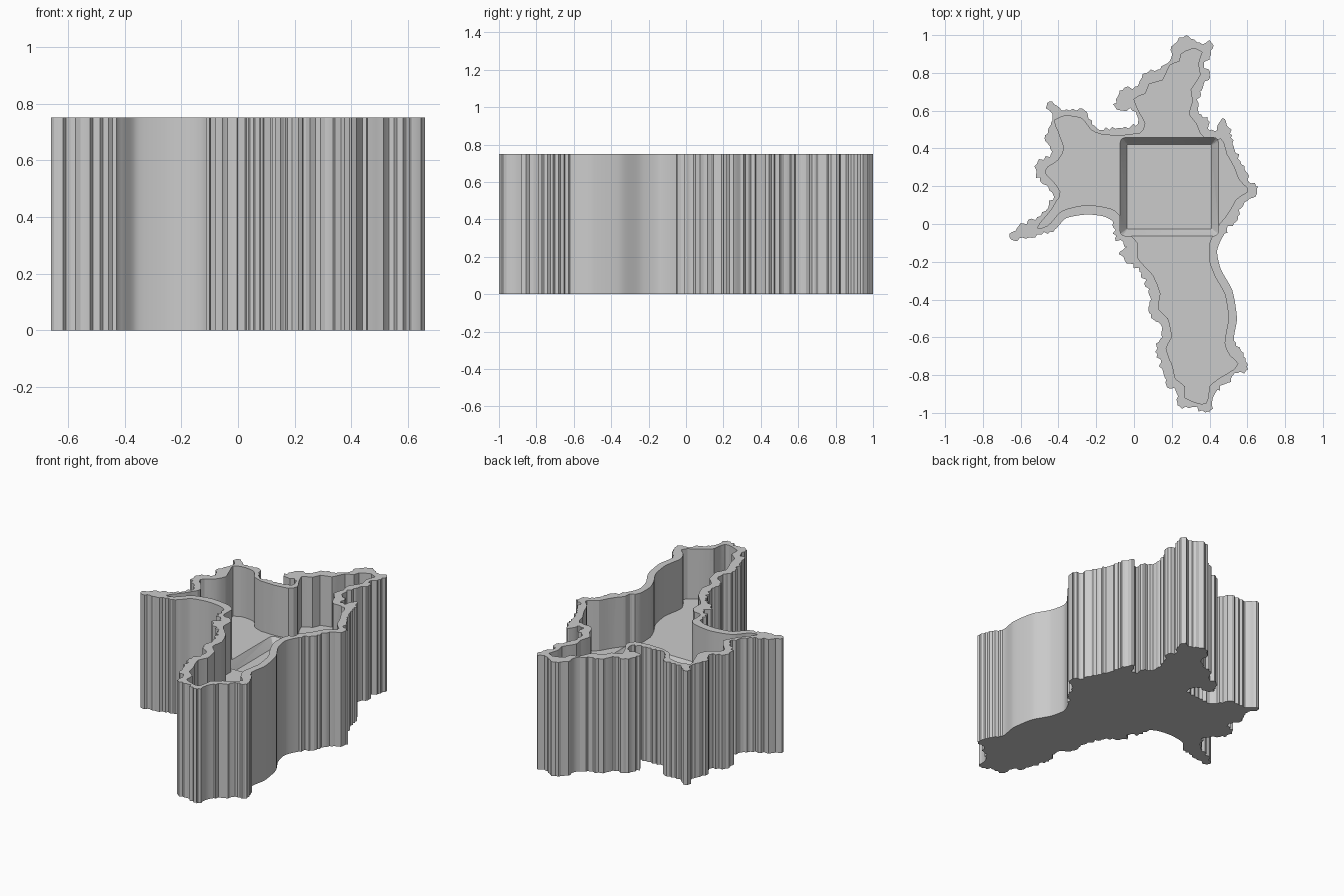
import bpy, bmesh, math, random
from mathutils import Vector

if "Cube" in bpy.data.objects:
    bpy.data.objects.remove(bpy.data.objects["Cube"])

random.seed(4)
HEIGHT, FLOOR, PIT = 0.75, 0.42, 0.365

grey = bpy.data.materials.new("plain grey")
grey.diffuse_color = (0.6, 0.6, 0.6, 1)
grey.use_nodes = True
grey.node_tree.nodes["Principled BSDF"].inputs["Base Color"].default_value = grey.diffuse_color

# Outer coastline-like edge, clockwise from the north tip
OUTER = [(.28, 1), (.35, .96), (.41, .96), (.40, .87), (.37, .84), (.40, .79), (.35, .70),
         (.34, .60), (.39, .55), (.40, .495), (.44, .495), (.47, .56), (.52, .47), (.53, .40),
         (.60, .27), (.61, .22), (.66, .20), (.65, .16), (.58, .10), (.55, .04), (.48, -.05),
         (.44, -.14), (.46, -.24), (.52, -.35), (.545, -.50), (.53, -.62), (.59, -.71),
         (.605, -.77), (.55, -.79), (.50, -.84), (.44, -.88), (.40, -1), (.32, -.97),
         (.23, -.96), (.22, -.88), (.17, -.85), (.12, -.65), (.15, -.60), (.13, -.52),
         (.08, -.47), (.09, -.40), (.04, -.26), (-.02, -.21), (-.08, -.16), (-.04, -.12),
         (-.10, -.075), (-.11, .01), (-.16, .04), (-.25, .05), (-.36, .03), (-.42, -.03),
         (-.50, -.055), (-.63, -.09), (-.66, -.07), (-.61, -.01), (-.49, .05), (-.43, .16),
         (-.52, .26), (-.51, .33), (-.44, .37), (-.47, .47), (-.43, .55), (-.46, .64),
         (-.37, .60), (-.26, .60), (-.20, .51), (.02, .53), (-.01, .60), (-.10, .62),
         (-.06, .71), (.02, .73), (.06, .80), (.14, .82), (.20, .89), (.21, .95)]

# Inner edge of the wall
INNER = [(.32, .93), (.36, .91), (.34, .85), (.35, .79), (.30, .71), (.31, .65), (.29, .58),
         (.33, .53), (.35, .48), (.40, .44), (.46, .45), (.49, .37), (.53, .30), (.56, .23),
         (.60, .19), (.60, .17), (.54, .13), (.50, .06), (.44, -.02), (.40, -.10),
         (.40, -.20), (.43, -.28), (.48, -.37), (.50, -.50), (.48, -.63), (.51, -.70),
         (.55, -.74), (.53, -.77), (.46, -.81), (.40, -.86), (.38, -.95), (.27, -.92),
         (.27, -.86), (.22, -.82), (.20, -.74), (.17, -.66), (.20, -.60), (.18, -.50),
         (.13, -.45), (.14, -.37), (.10, -.27), (.02, -.18), (.02, -.10), (-.03, -.05),
         (-.06, .03), (-.12, .08), (-.25, .10), (-.38, .07), (-.46, -.01), (-.51, -.02),
         (-.45, .06), (-.39, .17), (-.47, .28), (-.40, .34), (-.37, .40), (-.42, .55),
         (-.38, .57), (-.28, .56), (-.23, .50), (-.16, .47), (.03, .48), (.06, .53),
         (0, .66), (.06, .69), (.08, .74), (.15, .76), (.19, .84), (.24, .86), (.25, .90)]


def is_smooth(p):
    """Calm stretches of the edge: the east side of the south arm and the west bay."""
    return (p.x > .4 and -.6 < p.y < -.02) or (-.4 < p.x < -.11 and -.03 < p.y < .1)


def trace(points, step, noise):
    """Follow the points with a soft curve, broken into jagged steps by noise."""
    pts, out = [Vector(p) for p in points], []
    n = len(pts)
    for i in range(n):
        p0, a, b, p3 = pts[i - 1], pts[i], pts[(i + 1) % n], pts[(i + 2) % n]
        d = b - a
        side = Vector((-d.y, d.x)).normalized()
        calm = is_smooth((a + b) / 2)
        # tangents are limited so that short edges do not overshoot
        ta = (b - p0).normalized() * d.length * .7
        tb = (p3 - a).normalized() * d.length * .7
        steps = max(1, round(d.length / step))
        out.append(a)
        for k in range(1, steps):
            t = k / steps
            h = t * t * (3 - 2 * t)
            p = a.lerp(b, h) + ta * (t * (1 - t) ** 2) - tb * (t * t * (1 - t))
            if not calm:
                p += side * random.uniform(-noise, noise)
            out.append(Vector((max(-.66, min(.66, p.x)), max(-1, min(1, p.y)))))
    return out


def loft(name, rings):
    """Closed solid through equal-sized rings, each given as (points, z)."""
    bm = bmesh.new()
    loops = [[bm.verts.new((p[0], p[1], z)) for p in pts] for pts, z in rings]
    for lo, hi in zip(loops, loops[1:]):
        for i in range(len(lo)):
            j = (i + 1) % len(lo)
            bm.faces.new((lo[i], lo[j], hi[j], hi[i]))
    caps = [bm.faces.new(loops[0]), bm.faces.new(loops[-1])]
    bmesh.ops.triangulate(bm, faces=caps)
    bmesh.ops.recalc_face_normals(bm, faces=bm.faces)
    mesh = bpy.data.meshes.new(name)
    bm.to_mesh(mesh)
    bm.free()
    mesh.materials.append(grey)
    ob = bpy.data.objects.new(name, mesh)
    bpy.context.collection.objects.link(ob)
    return ob


def rounded_square(half, radius):
    """Square with rounded corners around the recess centre."""
    cx, cy, k = .187, .197, half - radius
    pts = []
    for q, (sx, sy) in enumerate([(1, 1), (-1, 1), (-1, -1), (1, -1)]):
        for i in range(4):
            a = math.radians(90 * q + 30 * i)
            pts.append((cx + sx * k + radius * math.cos(a), cy + sy * k + radius * math.sin(a)))
    return pts


# Solid body
edge = trace(OUTER, .015, .011)
tray = loft("tray", [(edge, 0), (edge, HEIGHT)])

# Hollow above the floor, and the sloped square recess sunk into the floor
inner_edge = trace(INNER, .03, .002)
hollow = loft("hollow_cutter", [(inner_edge, FLOOR), (inner_edge, HEIGHT + .1)])
wide = rounded_square(.26, .025)
recess = loft("recess_cutter", [(rounded_square(.223, .004), PIT),
                                (wide, FLOOR), (wide, HEIGHT + .15)])

for cutter in (hollow, recess):
    cutter.hide_render = True
    mod = tray.modifiers.new(cutter.name, 'BOOLEAN')
    mod.operation, mod.solver, mod.object = 'DIFFERENCE', 'EXACT', cutter

# Bake the cuts and drop the cutters
bpy.context.view_layer.update()
baked = bpy.data.meshes.new_from_object(tray.evaluated_get(bpy.context.evaluated_depsgraph_get()))
tray.modifiers.clear()
tray.data = baked
for cutter in (hollow, recess):
    bpy.data.objects.remove(cutter)

# Soften the curved walls, keep the jagged edges crisp
bpy.context.view_layer.objects.active = tray
tray.select_set(True)
bpy.ops.object.shade_smooth_by_angle(angle=math.radians(20))
